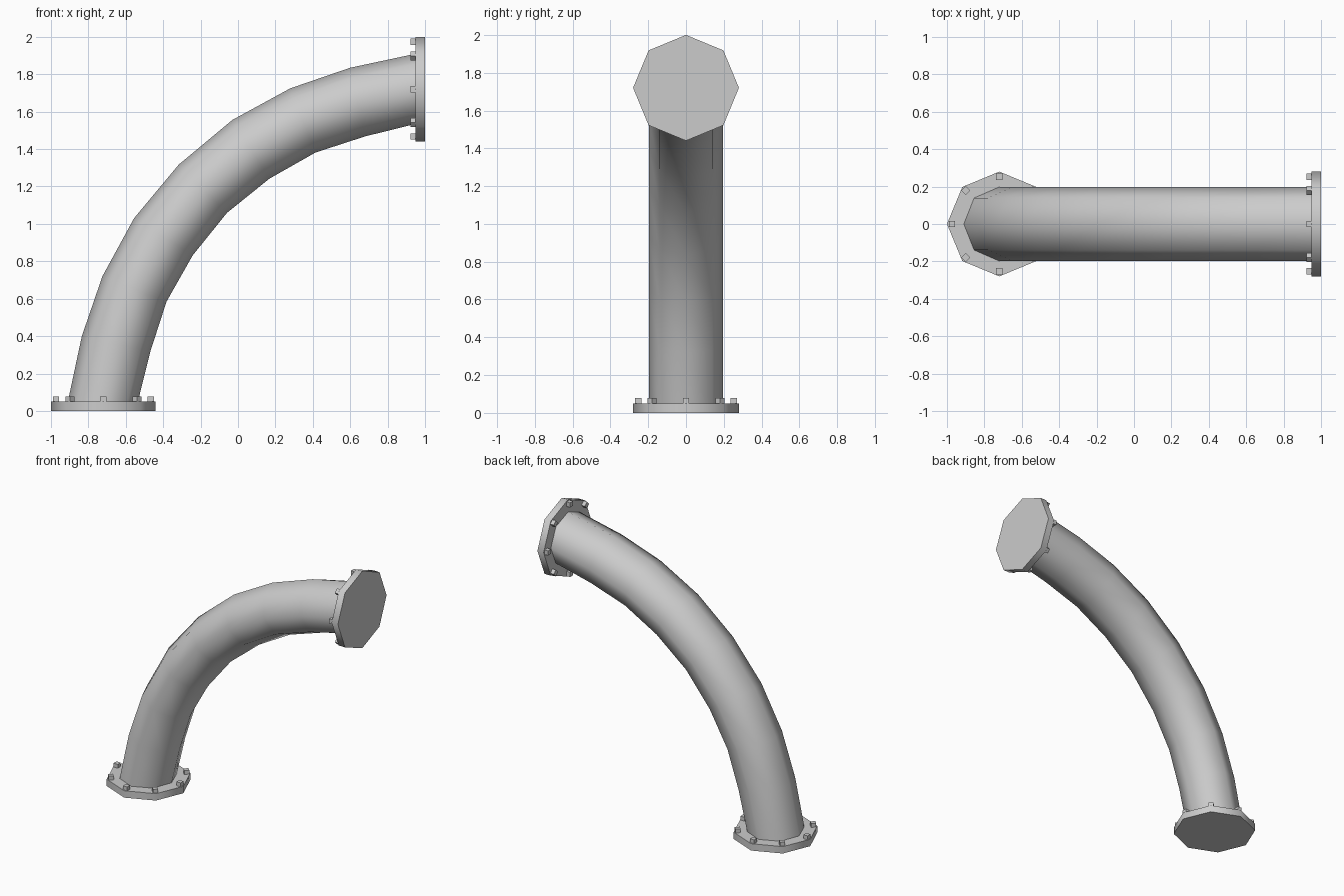
import bpy, bmesh, math
from mathutils import Matrix, Vector

if "Cube" in bpy.data.objects:
    bpy.data.objects.remove(bpy.data.objects["Cube"])

SIDES = 8


def finish(bm, name, smooth=True):
    bmesh.ops.recalc_face_normals(bm, faces=bm.faces)
    me = bpy.data.meshes.new(name)
    bm.to_mesh(me)
    bm.free()
    ob = bpy.data.objects.new(name, me)
    bpy.context.collection.objects.link(ob)
    if smooth:
        bpy.ops.object.select_all(action='DESELECT')
        ob.select_set(True)
        bpy.context.view_layer.objects.active = ob
        bpy.ops.object.shade_smooth_by_angle(angle=math.radians(50))
    return ob


# Pipe: outer and inner (x, z) of each ring for half the bend, the rest mirrored
half = [((-0.914, 0.03), (-0.54, 0.03)),
        ((-0.835, 0.40), (-0.468, 0.32)),
        ((-0.725, 0.72), (-0.382, 0.585)),
        ((-0.556, 1.03), (-0.242, 0.832)),
        ((-0.317, 1.317), (-0.059, 1.059))]
rings = half + [tuple((1 - z, 1 - x) for x, z in r) for r in reversed(half[:-1])]
bm = bmesh.new()
loops = []
for (ox, oz), (ix, iz) in rings:
    outer, inner = Vector((ox, 0, oz)), Vector((ix, 0, iz))
    mid, arm = (outer + inner) / 2, (outer - inner) / 2
    loops.append([bm.verts.new(mid + arm * math.cos(a) + Vector((0, 0.197 * math.sin(a), 0)))
                  for a in (math.tau * i / SIDES for i in range(SIDES))])
for a, b in zip(loops, loops[1:]):
    for i in range(SIDES):
        j = (i + 1) % SIDES
        bm.faces.new((a[i], a[j], b[j], b[i]))
bm.faces.new(loops[0])
bm.faces.new(loops[-1])
finish(bm, "bent_pipe")

# Flanges with a ring of square bolts at each end
ends = {"bottom": Matrix.Translation((-0.72, 0, 0)),
        "top": Matrix.Translation((1, 0, 1.72)) @ Matrix.Rotation(-math.pi / 2, 4, 'Y')}
for end, place in ends.items():
    bm = bmesh.new()
    ring = [bm.verts.new((0.28 * math.cos(math.tau * i / SIDES),
                          0.28 * math.sin(math.tau * i / SIDES), 0)) for i in range(SIDES)]
    face = bm.faces.new(ring)
    ext = bmesh.ops.extrude_face_region(bm, geom=[face], use_keep_orig=True)
    bmesh.ops.translate(bm, vec=(0, 0, 0.05),
                        verts=[v for v in ext["geom"] if isinstance(v, bmesh.types.BMVert)])
    bm.transform(place)
    finish(bm, end + "_flange")

    bm = bmesh.new()
    for i in range(SIDES):
        m = (Matrix.Rotation(math.tau * i / SIDES, 4, 'Z')
             @ Matrix.Translation((0.253, 0, 0.06))
             @ Matrix.Diagonal((0.034, 0.034, 0.036, 1)))
        bmesh.ops.create_cube(bm, size=1, matrix=place @ m)
    finish(bm, end + "_bolts", smooth=False)
